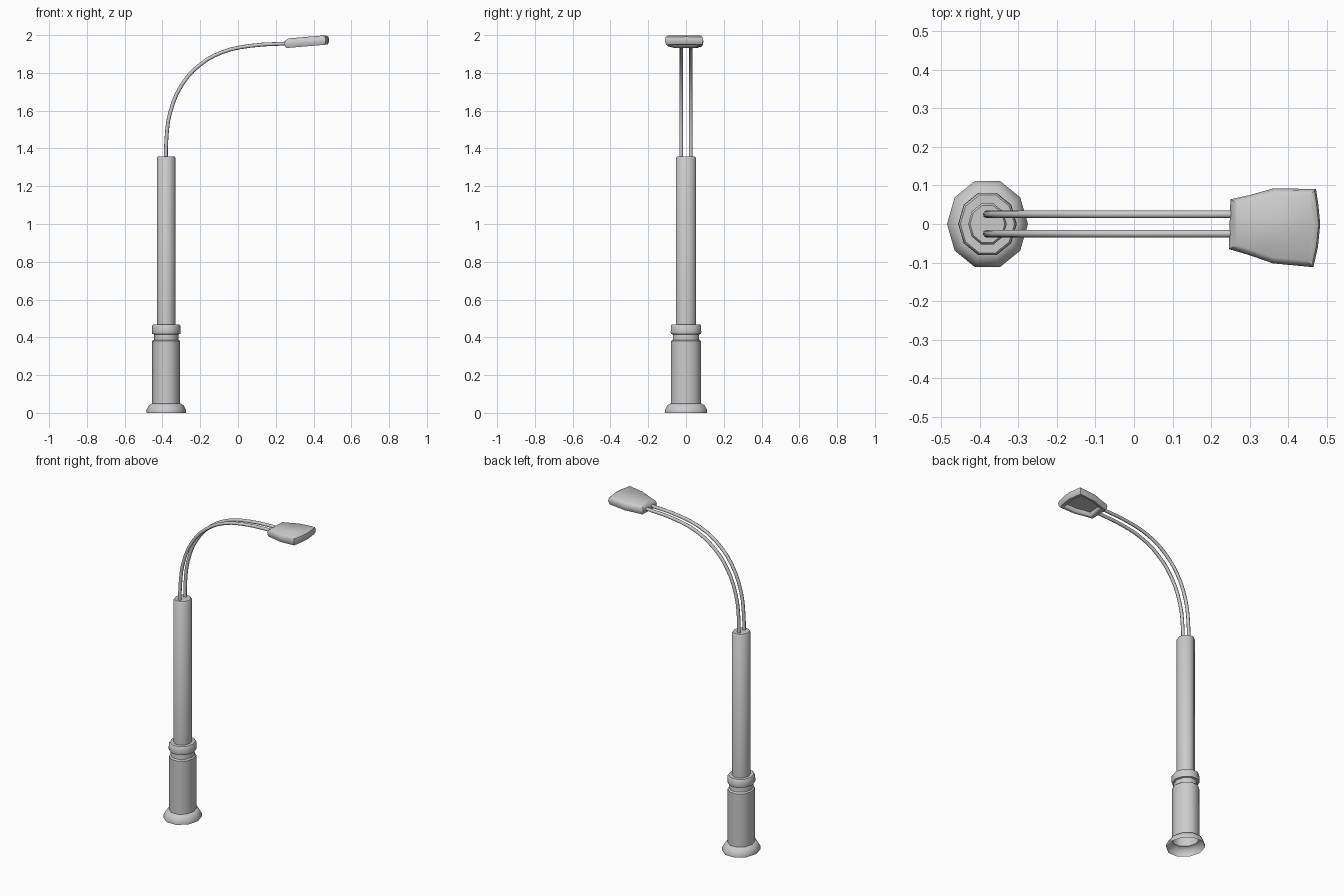
import bpy, bmesh, math

if "Cube" in bpy.data.objects:
    bpy.data.objects.remove(bpy.data.objects["Cube"])

POLE_X = -0.38


def finish(obj, angle=40):
    bpy.ops.object.select_all(action='DESELECT')
    obj.select_set(True)
    bpy.context.view_layer.objects.active = obj
    bpy.ops.object.shade_smooth_by_angle(angle=math.radians(angle))


def loft(name, loops, cap_start=False, cap_end=False):
    """Bridge equal-length counter-clockwise loops of points."""
    bm = bmesh.new()
    rings = [[bm.verts.new(p) for p in loop] for loop in loops]
    n = len(rings[0])
    for a, b in zip(rings, rings[1:]):
        for i in range(n):
            j = (i + 1) % n
            bm.faces.new((a[i], a[j], b[j], b[i]))
    if cap_start:
        bm.faces.new(rings[0][::-1])
    if cap_end:
        bm.faces.new(rings[-1])
    mesh = bpy.data.meshes.new(name)
    bm.to_mesh(mesh)
    bm.free()
    obj = bpy.data.objects.new(name, mesh)
    bpy.context.collection.objects.link(obj)
    finish(obj)
    return obj


def ring(r, z, sides=10):
    # slightly wider in y than in x
    return [(POLE_X + r * math.cos(2 * math.pi * i / sides),
             1.12 * r * math.sin(2 * math.pi * i / sides), z)
            for i in range(sides)]


# Ten-sided post: flared foot, sleeve, collar and upper shaft, open underneath
post_profile = [(0.105, 0), (0.105, 0.016), (0.092, 0.04), (0.076, 0.05),
                (0.074, 0.05), (0.074, 0.38), (0.066, 0.387), (0.064, 0.415),
                (0.074, 0.418), (0.076, 0.425), (0.075, 0.462), (0.07, 0.468),
                (0.05, 0.468), (0.05, 1.35), (0.045, 1.357)]
loft("post", [ring(r, z) for r, z in post_profile], cap_end=True)

# Twin curved arms
arm_path = [(-0.382, 1.32), (-0.379, 1.45), (-0.36, 1.587), (-0.296, 1.739),
            (-0.2, 1.844), (-0.085, 1.909), (0.063, 1.943), (0.27, 1.956)]
for side, y in (("front", -0.025), ("back", 0.025)):
    curve = bpy.data.curves.new("arm_" + side, 'CURVE')
    curve.dimensions = '3D'
    curve.bevel_depth = 0.01
    curve.bevel_resolution = 2
    curve.resolution_u = 3
    curve.use_fill_caps = True
    spline = curve.splines.new('BEZIER')
    spline.bezier_points.add(len(arm_path) - 1)
    for bp, (x, z) in zip(spline.bezier_points, arm_path):
        bp.co = (x, y, z)
        bp.handle_left_type = bp.handle_right_type = 'AUTO'
    arm = bpy.data.objects.new("arm_" + side, curve)
    bpy.context.collection.objects.link(arm)
    bpy.ops.object.select_all(action='DESELECT')
    arm.select_set(True)
    bpy.context.view_layer.objects.active = arm
    bpy.ops.object.convert(target='MESH')
    finish(bpy.context.view_layer.objects.active, 60)

# Lamp head: tilted, flaring outline with a recessed underside
outline = [(0.246, -0.065), (0.30, -0.081), (0.36, -0.102), (0.465, -0.112),
           (0.477, -0.06), (0.483, 0.0), (0.478, 0.05), (0.472, 0.091),
           (0.36, 0.092), (0.30, 0.075), (0.25, 0.064)]
CX, CY = 0.37, -0.005


def head_loop(s, h):
    pts = []
    for x, y in outline:
        px, py = CX + (x - CX) * s, CY + (y - CY) * s
        pts.append((px, py, 1.931 + 0.085 * (px - 0.25) + h))
    return pts


head_profile = [(0.68, 0.022), (0.74, 0.004), (0.80, 0.0), (0.93, 0.0),
                (0.98, 0.012), (1.0, 0.025), (0.96, 0.041), (0.84, 0.05)]
loft("lamp_head", [head_loop(s, h) for s, h in head_profile], True, True)
